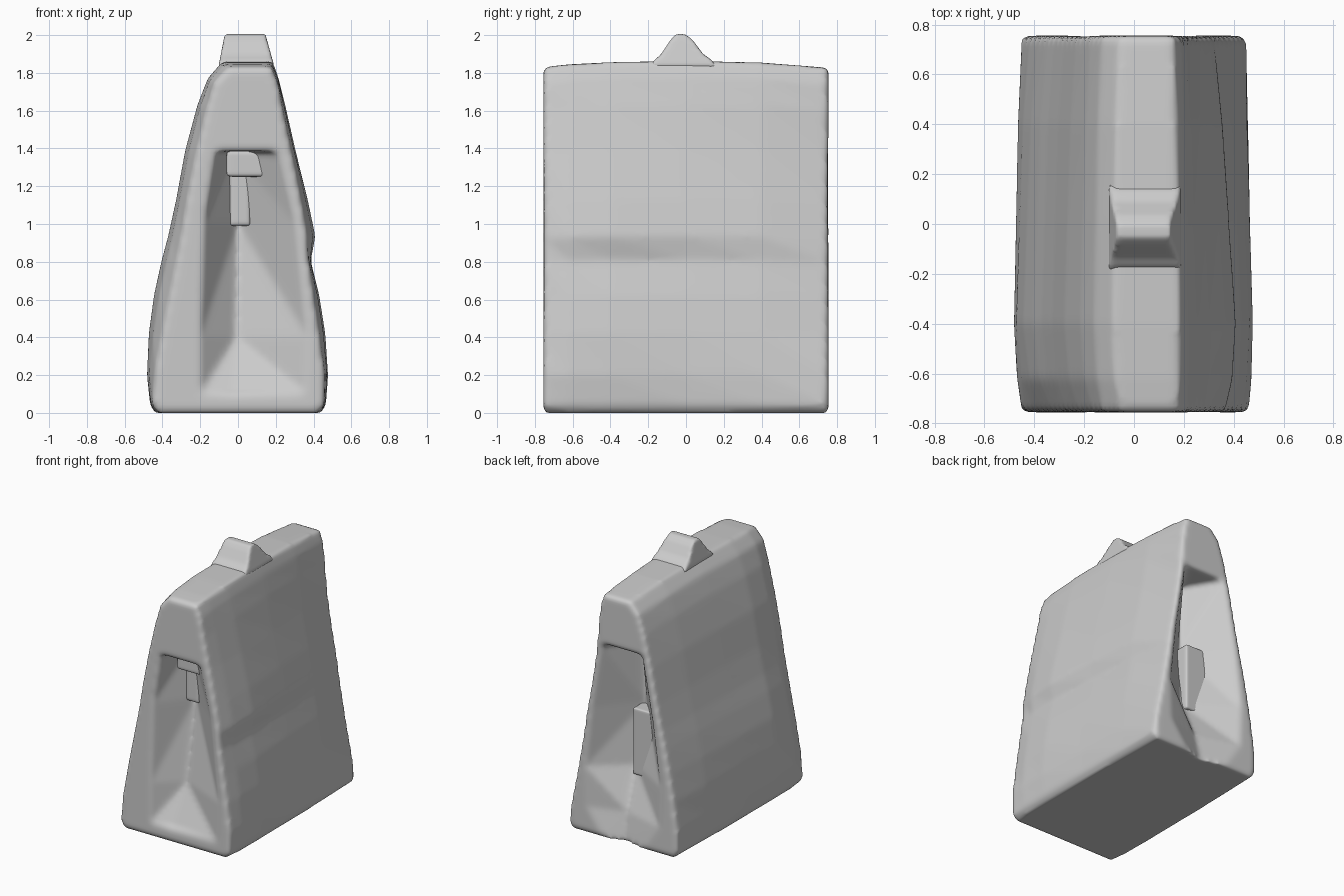
import bpy, bmesh

cube = bpy.data.objects.get("Cube")
if cube:
    bpy.data.objects.remove(cube, do_unlink=True)

# One plain clay colour
clay = bpy.data.materials.new("clay_grey")
clay.use_nodes = True
clay.diffuse_color = (0.6, 0.6, 0.6, 1)
clay.node_tree.nodes["Principled BSDF"].inputs["Base Color"].default_value = (0.6, 0.6, 0.6, 1)


def loft(name, rings):
    """Join matching rings of points into a closed solid."""
    bm = bmesh.new()
    loops = [[bm.verts.new(p) for p in ring] for ring in rings]
    n = len(loops[0])
    for a, b in zip(loops, loops[1:]):
        for i in range(n):
            j = (i + 1) % n
            bm.faces.new((a[i], a[j], b[j], b[i]))
    bm.faces.new(loops[0])
    bm.faces.new(loops[-1])
    bmesh.ops.recalc_face_normals(bm, faces=bm.faces)
    mesh = bpy.data.meshes.new(name)
    bm.to_mesh(mesh)
    bm.free()
    obj = bpy.data.objects.new(name, mesh)
    bpy.context.collection.objects.link(obj)
    mesh.materials.append(clay)
    return obj


def box(name, x0, x1, y0, y1, z0, z1):
    return loft(name, [[(x0, y0, z), (x1, y0, z), (x1, y1, z), (x0, y1, z)] for z in (z0, z1)])


def gusset_cutter(name, side, sections):
    """V-shaped fold cut into one end; sections are (z, left, crease, right, depth)."""
    rings = []
    for z, left, crease, right, depth in sections:
        rings.append([(left, side * 0.9, z), (left, side * 0.755, z),
                      (crease, side * (0.755 - depth), z),
                      (right, side * 0.755, z), (right, side * 0.9, z)])
    cutter = loft(name, rings)
    cutter.hide_render = True
    cutter.hide_set(True)
    return cutter


def soften(obj, voxel, rounds):
    remesh = obj.modifiers.new("Soft Skin", "REMESH")
    remesh.mode = "VOXEL"
    remesh.voxel_size = voxel
    remesh.use_smooth_shade = True
    smooth = obj.modifiers.new("Soften", "SMOOTH")
    smooth.factor = 0.5
    smooth.iterations = rounds


def boolean(obj, other, operation):
    mod = obj.modifiers.new(other.name, "BOOLEAN")
    mod.operation = operation
    mod.solver = "EXACT"
    mod.object = other


# Half-widths of the wedge at each height: (left side, right side)
heights = [0, 0.04, 0.2, 0.42, 0.62, 0.8, 0.93, 1.12, 1.38, 1.62, 1.76, 1.845]
middle = [(-0.44, 0.44), (-0.465, 0.465), (-0.482, 0.477), (-0.472, 0.462), (-0.445, 0.43),
          (-0.405, 0.385), (-0.37, 0.41), (-0.328, 0.37), (-0.28, 0.305), (-0.215, 0.25),
          (-0.16, 0.215), (-0.085, 0.185)]
front = [(-0.42, 0.42), (-0.45, 0.455), (-0.44, 0.46), (-0.4, 0.43), (-0.36, 0.4),
         (-0.325, 0.375), (-0.3, 0.365), (-0.27, 0.335), (-0.22, 0.285), (-0.165, 0.235),
         (-0.125, 0.21), (-0.05, 0.175)]
back = [(-0.42, 0.42), (-0.45, 0.45), (-0.45, 0.43), (-0.42, 0.385), (-0.385, 0.35),
        (-0.35, 0.32), (-0.32, 0.3), (-0.28, 0.265), (-0.23, 0.225), (-0.175, 0.205),
        (-0.13, 0.19), (-0.06, 0.16)]


def outline(widths, y, lift):
    left = [(a, y, z * lift) for (a, b), z in zip(widths, heights)]
    right = [(b, y, z * lift) for (a, b), z in zip(widths, heights)]
    return left + right[::-1]


def blend(one, two, t):
    return [tuple(p + (q - p) * t for p, q in zip(u, v)) for u, v in zip(one, two)]


# Bag body, lofted from front to back and slimmer at both ends
body = loft("bag_body", [
    outline(front, -0.755, 0.992), outline(blend(front, middle, 0.7), -0.62, 1.0),
    outline(middle, -0.4, 1.006), outline(blend(middle, back, 0.25), 0, 1.01),
    outline(blend(middle, back, 0.5), 0.4, 1.005), outline(back, 0.755, 0.99)])

# Folded gussets in both ends
front_cut = gusset_cutter("front_gusset_cutter", -1, [
    (0.1, -0.2, -0.03, 0.36, 0.02), (0.4, -0.2, -0.01, 0.37, 0.17),
    (1.0, -0.18, 0, 0.31, 0.26), (1.385, -0.12, -0.03, 0.22, 0.24)])
back_cut = gusset_cutter("back_gusset_cutter", 1, [
    (-0.05, -0.15, 0, 0.12, 0.04), (0.2, -0.31, 0.02, 0.3, 0.09),
    (0.5, -0.32, 0.04, 0.31, 0.22), (0.96, -0.26, 0, 0.26, 0.29),
    (1.45, -0.17, 0, 0.18, 0.28)])
boolean(body, front_cut, "DIFFERENCE")
boolean(body, back_cut, "DIFFERENCE")
soften(body, 0.018, 5)

# Folded tab and strip tucked inside the front gusset, ledge inside the back one
tab = box("front_fold_tab", -0.06, 0.15, -0.64, -0.46, 1.25, 1.385)
strip = box("front_fold_strip", -0.045, 0.065, -0.56, -0.44, 0.99, 1.3)
ledge = box("back_fold_ledge", -0.24, 0.03, 0.38, 0.59, 0.45, 0.95)
for part in (tab, strip, ledge):
    soften(part, 0.012, 4)

# Clasp on top, narrowing upwards with a flared foot
hump = [(-0.2, 1.82), (-0.165, 1.865), (-0.135, 1.89), (-0.085, 1.965), (-0.055, 2.0),
        (-0.005, 2.0), (0.035, 1.97), (0.09, 1.895), (0.13, 1.868), (0.17, 1.82)]
rings = []
for base, tip in ((-0.105, -0.07), (0.195, 0.145)):
    rings.append([(base + (tip - base) * (z - 1.82) / 0.18, y, z + 0.005) for y, z in hump])
clasp = loft("top_clasp", rings)
soften(clasp, 0.012, 4)
